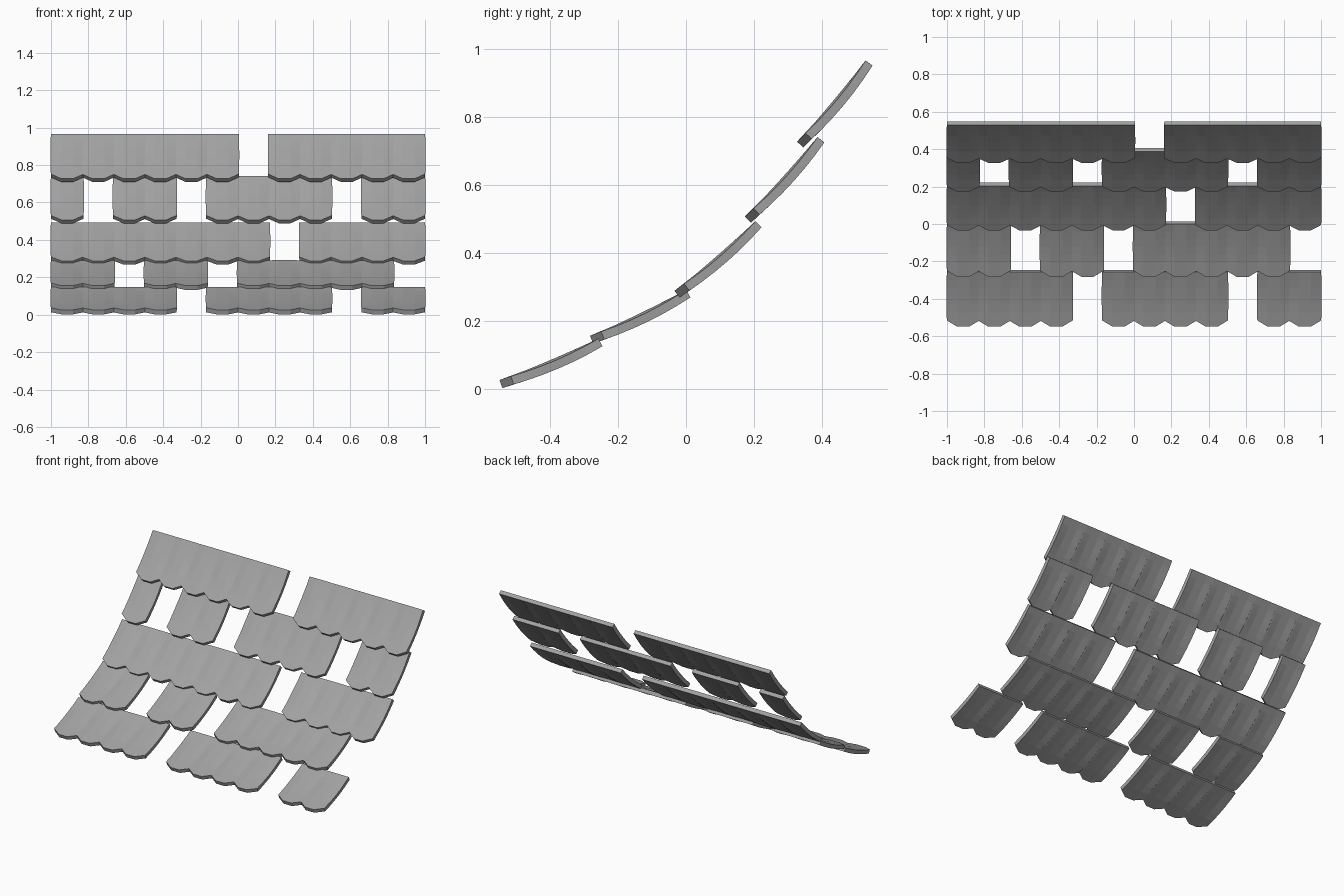
import bpy
import bmesh
from mathutils import Vector

cube = bpy.data.objects.get("Cube")
if cube:
    bpy.data.objects.remove(cube, do_unlink=True)

COLUMNS, STEP, WIDTH = 12, 0.166, 0.174
THICKNESS, LIP, SAG, SEGMENTS = 0.0255, 0.035, 0.009, 6

slate = bpy.data.materials.new("slate_grey")
slate.use_nodes = True
grey = (0.36, 0.36, 0.36, 1)
slate.diffuse_color = grey
slate.node_tree.nodes["Principled BSDF"].inputs["Base Color"].default_value = grey

# Each row: name, lower and upper end of the underside (y, z), missing columns
ROWS = [
    ("eave", (-0.507, 0.013), (-0.246, 0.125), {4, 9}),
    ("lower", (-0.24, 0.145), (0.013, 0.269), {2, 5, 11}),
    ("middle", (0.010, 0.289), (0.222, 0.475), {7}),
    ("upper", (0.217, 0.513), (0.407, 0.725), {1, 4, 9}),
    ("ridge", (0.370, 0.735), (0.549, 0.951), {6}),
]


def tile_mesh(name, start, end):
    """Sagging sheet with a clipped-corner lip at its lower end."""
    a, b = Vector((0, *start)), Vector((0, *end))
    chord = b - a
    along = chord.normalized()
    normal = Vector((1, 0, 0)).cross(along)
    bm = bmesh.new()
    grid = []
    for u in (-1, -0.36, 0.36, 1):
        middle = abs(u) < 1
        # The crown of the tile sags less than its sides
        sag = SAG * (0.25 if middle else 1)
        column = []
        for i in range(SEGMENTS + 1):
            t = i / SEGMENTS
            p = a + chord * t - normal * sag * 4 * t * (1 - t)
            if i == 0 and middle:
                p -= along * LIP - normal * 0.003
            p.x = u * WIDTH / 2
            column.append(bm.verts.new(p))
        grid.append(column)
    for left, right in zip(grid, grid[1:]):
        for i in range(SEGMENTS):
            bm.faces.new((left[i], right[i], right[i + 1], left[i + 1]))
    mesh = bpy.data.meshes.new(name)
    bm.to_mesh(mesh)
    bm.free()
    mesh.materials.append(slate)
    return mesh


# Lay the tiles row by row, leaving the missing ones out
for name, start, end, missing in ROWS:
    mesh = tile_mesh(name + "_tile", start, end)
    for col in range(COLUMNS):
        if col in missing:
            continue
        tile = bpy.data.objects.new(f"{name}_tile_{col + 1}", mesh)
        tile.location.x = -1 + WIDTH / 2 + col * STEP
        bpy.context.collection.objects.link(tile)
        solid = tile.modifiers.new("thickness", "SOLIDIFY")
        solid.thickness = THICKNESS
        solid.offset = 1
